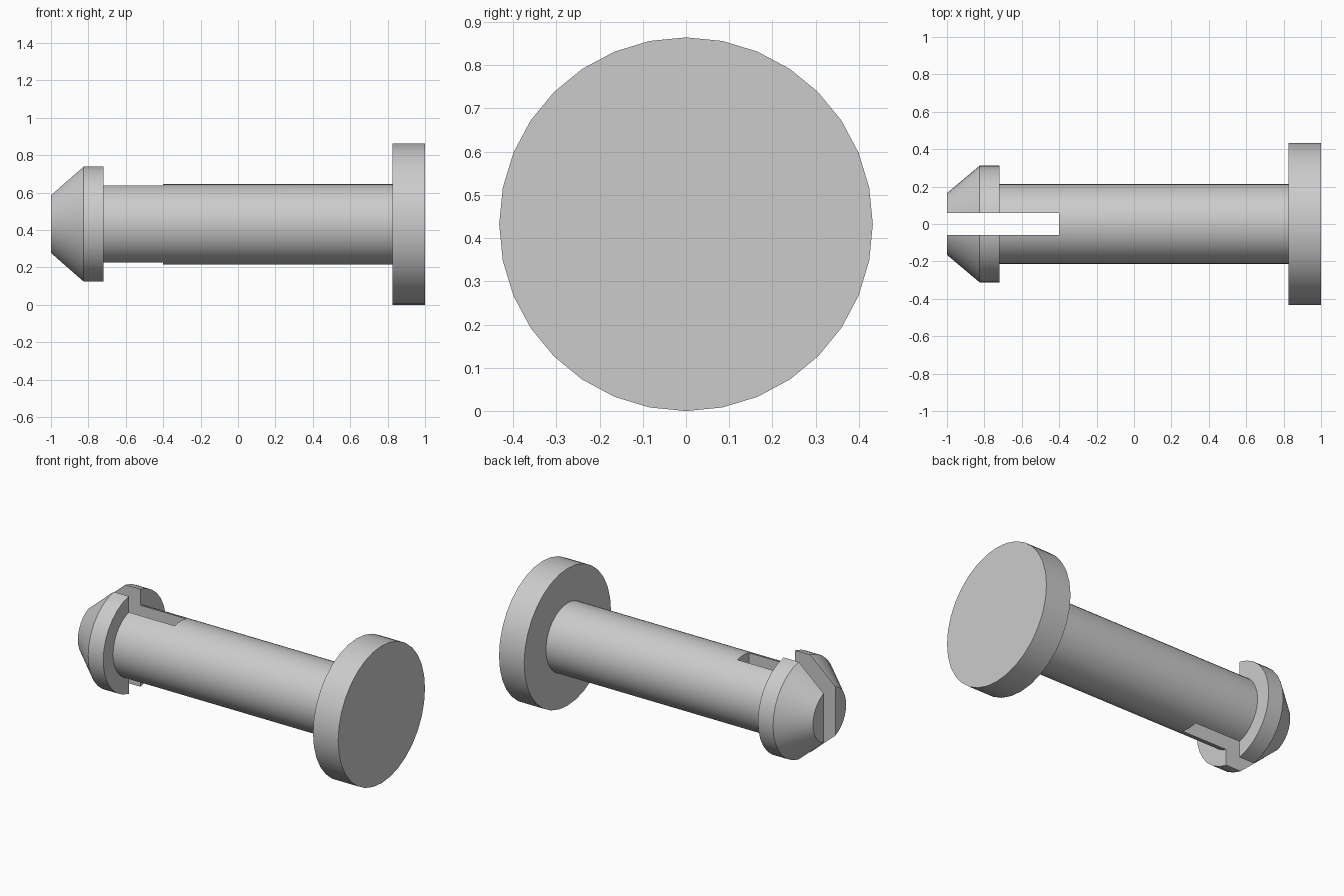
import bpy, bmesh, math
from mathutils import Matrix, Vector

default = bpy.data.objects.get("Cube")
if default:
    bpy.data.objects.remove(default, do_unlink=True)

R = 0.432      # flange radius, also the height of the axis
SIDES = 32

grey = bpy.data.materials.new("plain_grey")
grey.use_nodes = True
colour = (0.6, 0.6, 0.6, 1)
grey.diffuse_color = colour
grey.node_tree.nodes["Principled BSDF"].inputs["Base Color"].default_value = colour


def make_object(name, bm):
    bmesh.ops.recalc_face_normals(bm, faces=bm.faces)
    mesh = bpy.data.meshes.new(name)
    bm.to_mesh(mesh)
    bm.free()
    mesh.materials.append(grey)
    obj = bpy.data.objects.new(name, mesh)
    bpy.context.collection.objects.link(obj)
    return obj


def lathe_x(name, profile):
    """Closed solid turned about the x axis from (x, radius) pairs."""
    bm = bmesh.new()
    rings = []
    for x, r in profile:
        angles = [math.tau * i / SIDES for i in range(SIDES)]
        rings.append([bm.verts.new((x, r * math.sin(a), R + r * math.cos(a))) for a in angles])
    for a, b in zip(rings, rings[1:]):
        for i in range(SIDES):
            j = (i + 1) % SIDES
            bm.faces.new((a[i], a[j], b[j], b[i]))
    bm.faces.new(rings[0])
    bm.faces.new(rings[-1])
    return make_object(name, bm)


# Pin: tapered snap head, shaft and round flange in one turned body
pin = lathe_x("clip_pin", [(-1, 0.165), (-0.825, 0.3125), (-0.72, 0.3125),
                           (-0.72, 0.215), (0.825, 0.215), (0.825, R), (1, R)])

# Slot cutter: splits the head and the end of the shaft into two prongs
bm = bmesh.new()
bmesh.ops.create_cube(bm, size=1, matrix=Matrix.LocRotScale(
    Vector((-0.8, 0, R)), None, Vector((0.8, 0.115, 1.2))))
cutter = make_object("slot_cutter", bm)
cutter.hide_render = True

bpy.ops.object.select_all(action="DESELECT")
pin.select_set(True)
bpy.context.view_layer.objects.active = pin
slot = pin.modifiers.new("slot", "BOOLEAN")
slot.operation = "DIFFERENCE"
slot.solver = "EXACT"
slot.object = cutter
bpy.ops.object.modifier_apply(modifier=slot.name)
bpy.data.objects.remove(cutter, do_unlink=True)

# Round sides smooth, rims and slot edges crisp
bpy.ops.object.shade_smooth_by_angle(angle=math.radians(30))
